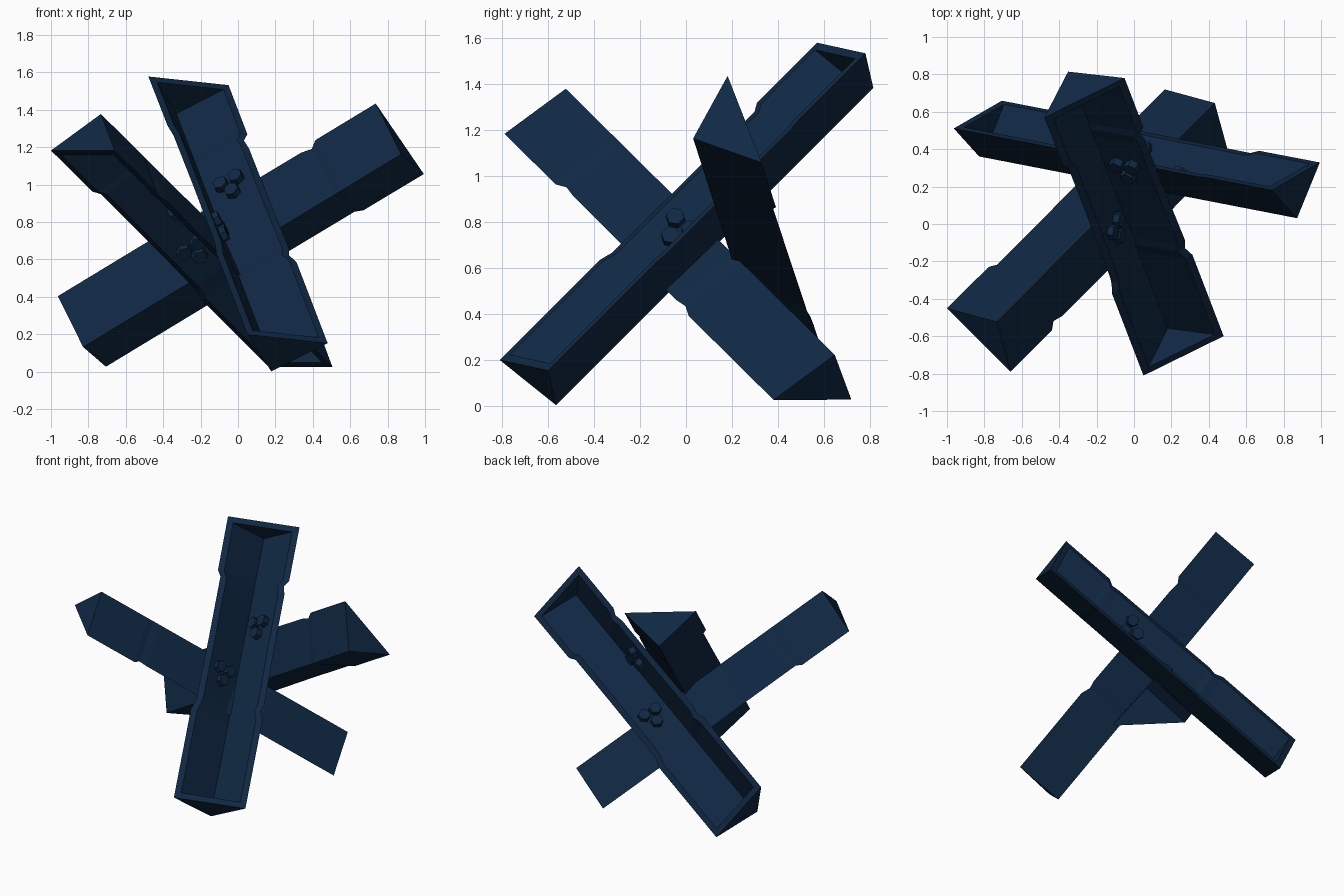
import bpy, bmesh, math
from mathutils import Vector, Matrix

if "Cube" in bpy.data.objects:
    bpy.data.objects.remove(bpy.data.objects["Cube"])

steel = bpy.data.materials.new("dark_navy_steel")
steel.diffuse_color = (0.005, 0.021, 0.056, 1)
steel.use_nodes = True
steel.node_tree.nodes["Principled BSDF"].inputs["Base Color"].default_value = steel.diffuse_color

# Battered-edge profile: position along beam, right half width, left half width, rim dip
STATIONS = [
    (0.00, 0.240, 0.240, 0.000),
    (0.19, 0.240, 0.238, 0.000),
    (0.21, 0.212, 0.215, 0.012),
    (0.24, 0.225, 0.215, 0.012),
    (0.42, 0.226, 0.214, 0.010),
    (0.63, 0.232, 0.217, 0.008),
    (0.655, 0.216, 0.222, 0.010),
    (0.685, 0.240, 0.240, 0.000),
    (1.00, 0.240, 0.240, 0.000),
]
DEPTH, INNER_DEPTH, RIM, END = 0.239, 0.205, 0.042, 0.04


def finish(name, bm, matrix):
    bmesh.ops.recalc_face_normals(bm, faces=bm.faces)
    mesh = bpy.data.meshes.new(name)
    bm.to_mesh(mesh)
    bm.free()
    mesh.materials.append(steel)
    obj = bpy.data.objects.new(name, mesh)
    obj.matrix_world = matrix
    bpy.context.collection.objects.link(obj)
    return obj


# Angle-iron beam: local x = across, y = towards the high end, z = out of the open side
def beam(name, matrix, length):
    bm = bmesh.new()
    outer, inner = [], []
    for t, right, left, dip in STATIONS:
        y = (0.5 - t) * length
        yi = max(-length / 2 + END, min(length / 2 - END, y))
        outer.append([bm.verts.new(p) for p in
                      ((-left, y, -dip), (0, y, -DEPTH), (right, y, -dip))])
        inner.append([bm.verts.new(p) for p in
                      ((RIM - left, yi, -dip), (0, yi, -INNER_DEPTH), (right - RIM, yi, -dip))])
    for i in range(len(STATIONS) - 1):
        a, b, c, d = outer[i], outer[i + 1], inner[i], inner[i + 1]
        for k in (0, 1):
            bm.faces.new((a[k], a[k + 1], b[k + 1], b[k]))    # outer legs
            bm.faces.new((c[k], d[k], d[k + 1], c[k + 1]))    # inner legs
        for k in (0, 2):
            bm.faces.new((a[k], b[k], d[k], c[k]))            # rim
    for i in (0, -1):                                         # closed ends
        bm.faces.new(outer[i])
        bm.faces.new(inner[i])
        bm.faces.new((outer[i][0], outer[i][2], inner[i][2], inner[i][0]))
    finish(name, bm, matrix)


# Three hexagonal bolts on one inner leg (side = 1 right, -1 left)
def bolts(name, matrix, length, side, t):
    along = Vector((side * 0.69, 0, 0.72))
    normal = Vector((-side * 0.72, 0, 0.69))
    centre = Vector((side * 0.092, (0.5 - t) * length, -0.105))
    bm = bmesh.new()
    turn = Vector((0, 0, 1)).rotation_difference(normal).to_matrix().to_4x4()
    for k in range(3):
        a = math.radians(120 * k + 30)
        p = centre + along * (0.053 * math.cos(a)) + Vector((0, 0.053 * math.sin(a), 0))
        bmesh.ops.create_cone(bm, cap_ends=True, segments=6, radius1=0.045, radius2=0.041,
                              depth=0.06, matrix=Matrix.Translation(p + normal * 0.008) @ turn)
    finish(name, bm, matrix)


# Each beam: middle of the open side at the high and low ends, and the corner at the high end
BEAMS = {
    "front": ((-0.265, 0.675, 1.555), (0.265, -0.705, 0.175), (-0.35, 0.81, 1.383)),
    "diagonal": ((-0.83, -0.62, 1.182), (0.335, 0.55, 0.025), (-0.73, -0.52, 1.378)),
    "rear": ((0.865, 0.255, 1.245), (-0.835, 0.585, 0.215), (0.87, 0.03, 1.16)),
}
for name, (high, low, corner) in BEAMS.items():
    high, low, corner = Vector(high), Vector(low), Vector(corner)
    length = (high - low).length
    y = (high - low).normalized()
    z = high - corner
    z = (z - y * z.dot(y)).normalized()
    x = y.cross(z)
    m = Matrix.Translation((high + low) / 2) @ Matrix((x, y, z)).transposed().to_4x4()
    beam(name + "_beam", m, length)
    bolts(name + "_upper_bolts", m, length, 1, 0.345)
    bolts(name + "_lower_bolts", m, length, -1, 0.525)
